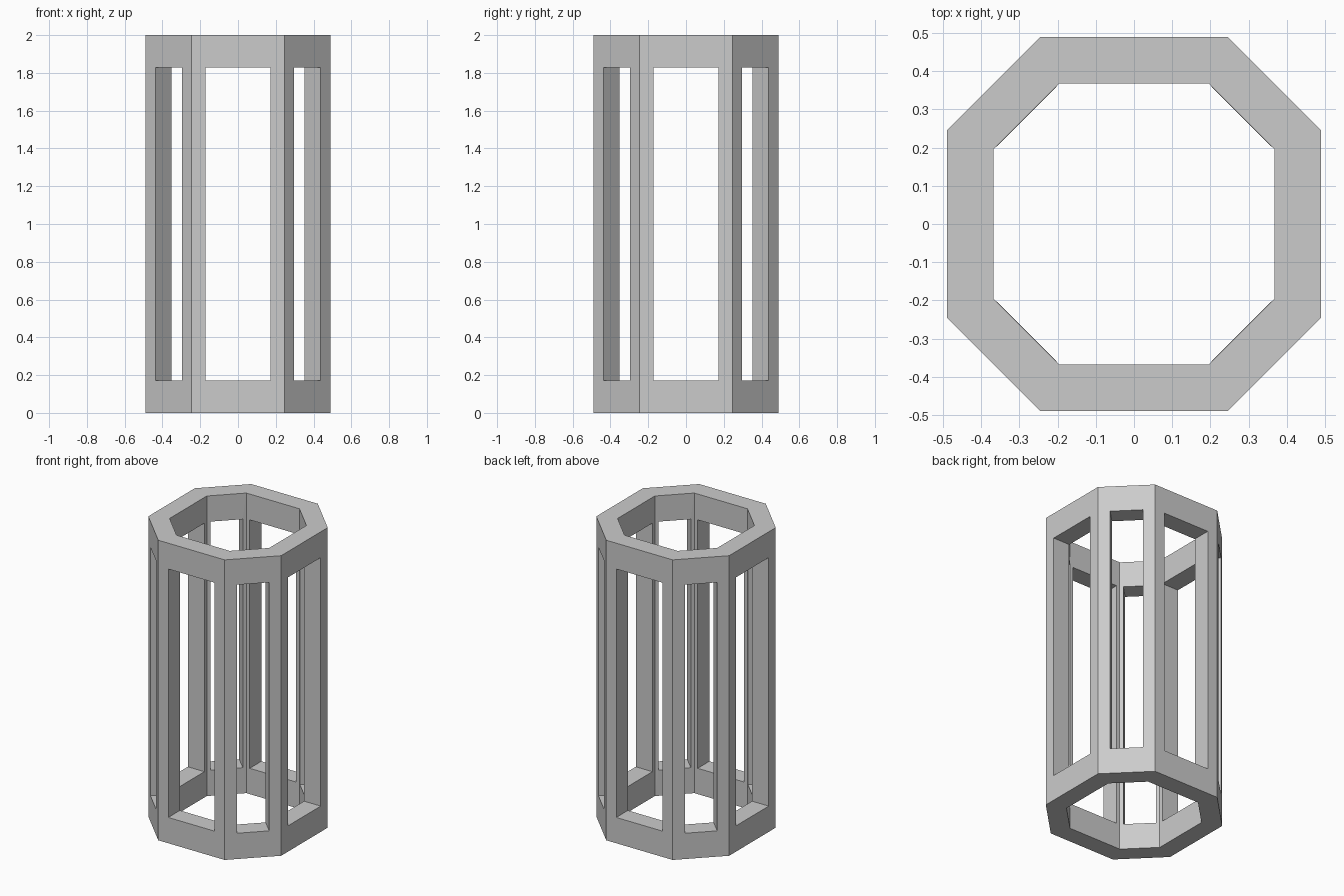
import bpy, bmesh
from mathutils import Vector

if "Cube" in bpy.data.objects:
    bpy.data.objects.remove(bpy.data.objects["Cube"])

A, B = 0.49, 0.245        # outer octagon
IA, IB = 0.3675, 0.196    # inner octagon
THICK, HEIGHT = 0.1225, 2.0
MARGIN, RAIL = 0.074, 0.172


def octagon(a, b):
    return [Vector(p) for p in ((a, -b, 0), (a, b, 0), (b, a, 0), (-b, a, 0),
                                (-a, b, 0), (-a, -b, 0), (-b, -a, 0), (b, -a, 0))]


def rect(p, q, z0, z1):
    up = Vector((0, 0, 1))
    return [p + up * z0, q + up * z0, q + up * z1, p + up * z1]


bm = bmesh.new()


def strip(loop_a, loop_b, sides=range(4)):
    # Quads joining two matching four-point loops
    for i in sides:
        j = (i + 1) % 4
        bm.faces.new([bm.verts.new(v) for v in (loop_a[i], loop_a[j], loop_b[j], loop_b[i])])


outer, inner = octagon(A, B), octagon(IA, IB)
for k in range(8):
    p, q = outer[k], outer[(k + 1) % 8]
    along = (q - p).normalized()
    inward = Vector((-along.y, along.x, 0)) * THICK
    wp, wq = p + along * MARGIN, q - along * MARGIN
    out_edge = rect(p, q, 0, HEIGHT)
    in_edge = rect(inner[k], inner[(k + 1) % 8], 0, HEIGHT)
    out_hole = rect(wp, wq, RAIL, HEIGHT - RAIL)
    in_hole = [v + inward for v in out_hole]
    strip(out_edge, out_hole)           # outside frame
    strip(out_hole, in_hole)            # window reveals
    strip(in_hole, in_edge)             # inside frame
    strip(in_edge, out_edge, (0, 2))    # bottom and top rims

bmesh.ops.remove_doubles(bm, verts=bm.verts, dist=1e-4)
bmesh.ops.recalc_face_normals(bm, faces=bm.faces)
mesh = bpy.data.meshes.new("octagonal_frame")
bm.to_mesh(mesh)
bm.free()
bpy.context.collection.objects.link(bpy.data.objects.new("octagonal_frame", mesh))
